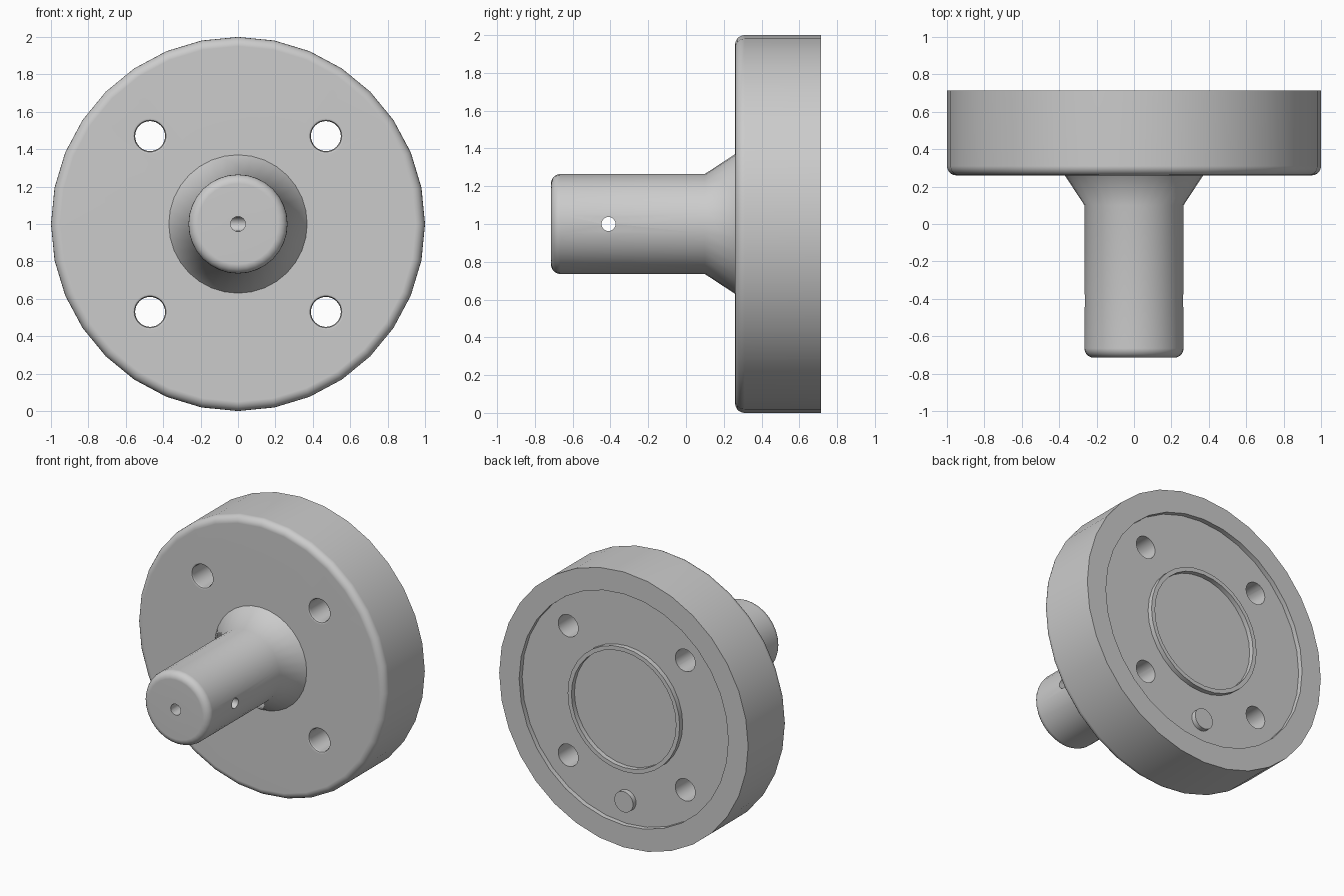
import bpy, bmesh
from math import pi, sin, cos, radians
from mathutils import Matrix, Vector

cube = bpy.data.objects.get("Cube")
if cube:
    bpy.data.objects.remove(cube)

steel = bpy.data.materials.new("grey steel")
steel.use_nodes = True
grey = (0.6, 0.6, 0.6, 1)
steel.diffuse_color = grey
steel.node_tree.nodes["Principled BSDF"].inputs["Base Color"].default_value = grey

CENTRE = Vector((0, 0, 1))
FRONT, FLANGE, FLOOR, BACK = -0.715, 0.26, 0.68, 0.715


def lathe(name, profile, sides=32, closed=False, offset=(0, 0, 0)):
    """Revolve (radius, y) points around the y axis."""
    bm = bmesh.new()
    verts = [bm.verts.new((0, y, r)) for r, y in profile]
    pairs = list(zip(verts, verts[1:] + verts[:1]))
    edges = [bm.edges.new(p) for p in (pairs if closed else pairs[:-1])]
    bmesh.ops.spin(bm, geom=verts + edges, cent=(0, 0, 0), axis=(0, 1, 0),
                   angle=2 * pi, steps=sides, use_duplicate=False)
    bmesh.ops.remove_doubles(bm, verts=bm.verts, dist=1e-5)
    bmesh.ops.recalc_face_normals(bm, faces=bm.faces)
    mesh = bpy.data.meshes.new(name)
    bm.to_mesh(mesh)
    bm.free()
    mesh.materials.append(steel)
    ob = bpy.data.objects.new(name, mesh)
    bpy.context.collection.objects.link(ob)
    ob.location = CENTRE + Vector(offset)
    return ob


def fillet(radius, y, size, steps=5):
    """Rounded front edge, from the front face out to the side."""
    arc = [pi / 2 * i / steps for i in range(steps + 1)]
    return [(radius - size + size * sin(a), y + size - size * cos(a)) for a in arc]


def activate(ob):
    bpy.ops.object.select_all(action='DESELECT')
    ob.select_set(True)
    bpy.context.view_layer.objects.active = ob


def cut(ob, cutter):
    cutter.hide_render = True
    mod = ob.modifiers.new("cut", 'BOOLEAN')
    mod.operation, mod.solver, mod.object = 'DIFFERENCE', 'EXACT', cutter
    activate(ob)
    bpy.ops.object.modifier_apply(modifier=mod.name)
    bpy.data.objects.remove(cutter)


# Shaft, conical collar and recessed flange in one turned piece
body = lathe("flanged_shaft",
             [(0, FRONT)] + fillet(0.265, FRONT, 0.05)
             + [(0.265, 0.1), (0.37, FLANGE)] + fillet(1, FLANGE, 0.05)
             + [(1, BACK), (0.84, BACK), (0.84, FLOOR), (0, FLOOR)])

# Four bolt holes with softened front edges
flare = [(0.096, FLANGE - 0.1), (0.096, FLANGE), (0.085, FLANGE + 0.004),
         (0.08, FLANGE + 0.016)]
for sx in (-1, 1):
    for sz in (-1, 1):
        cut(body, lathe("bolt_hole_cutter", [(0, FLANGE - 0.1)] + flare
                        + [(0.08, 0.8), (0, 0.8)], 32, offset=(0.47 * sx, 0, 0.47 * sz)))

# Blind hole in the shaft end, meeting the cross hole
cut(body, lathe("end_hole_cutter", [(0, -0.8), (0.04, -0.8), (0.04, -0.41), (0, -0.41)], 24))
cross = lathe("cross_hole_cutter", [(0, -0.5), (0.037, -0.5), (0.037, 0.5), (0, 0.5)],
              24, offset=(0, -0.41, 0))
cross.matrix_world = Matrix.Translation(cross.location) @ Matrix.Rotation(pi / 2, 4, 'Z')
cut(body, cross)

# Raised ring and locating pin on the recessed back
ring = lathe("back_ring", [(0.42, FLOOR - 0.02), (0.45, FLOOR - 0.02),
                           (0.45, BACK), (0.42, BACK)], closed=True)
pin = lathe("locating_pin", [(0, FLOOR - 0.02), (0.075, FLOOR - 0.02),
                             (0.075, BACK + 0.0), (0, BACK + 0.0)], 32, offset=(0, 0, -0.67))

for ob in (body, ring, pin):
    activate(ob)
    bpy.ops.object.shade_smooth_by_angle(angle=radians(35))
    mod = ob.modifiers.new("even normals", 'WEIGHTED_NORMAL')
    mod.keep_sharp = True
